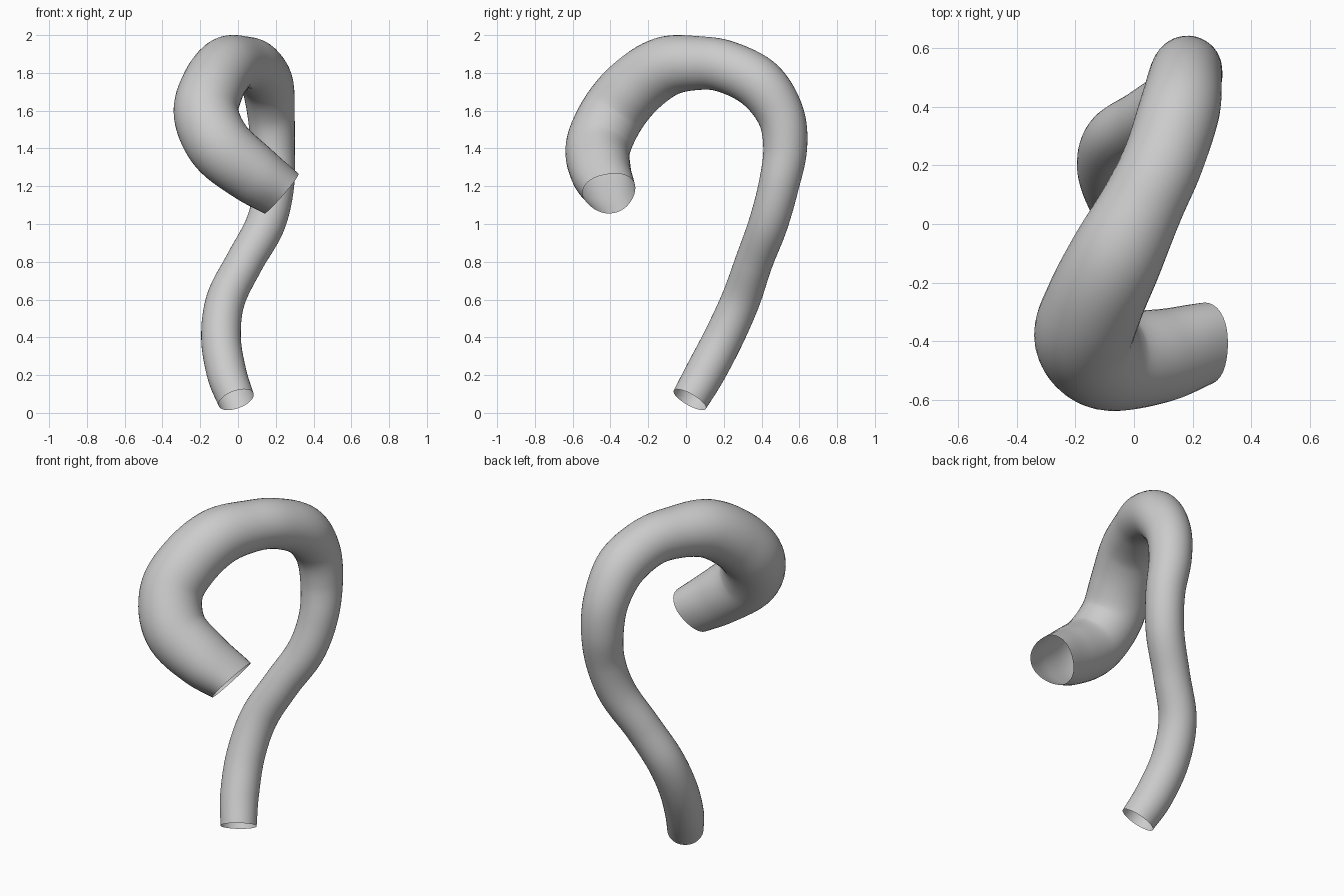
import bpy, bmesh, math
from mathutils import Vector, Matrix

cube = bpy.data.objects.get("Cube")
if cube:
    bpy.data.objects.remove(cube, do_unlink=True)

SIDES, STEPS = 40, 8

# Centre line from the narrow foot to the wide mouth: x, y, z, radius
path = [
    (-0.01, 0.02, 0.07, 0.098), (-0.06, 0.10, 0.21, 0.105),
    (-0.09, 0.20, 0.40, 0.105), (-0.065, 0.29, 0.60, 0.103),
    (0.035, 0.36, 0.80, 0.100), (0.145, 0.435, 1.00, 0.104),
    (0.19, 0.49, 1.20, 0.107), (0.185, 0.525, 1.40, 0.116),
    (0.175, 0.50, 1.58, 0.125), (0.155, 0.39, 1.74, 0.138),
    (0.10, 0.22, 1.83, 0.138), (0.03, 0.07, 1.852, 0.142),
    (-0.06, -0.11, 1.832, 0.160), (-0.135, -0.27, 1.725, 0.168),
    (-0.168, -0.39, 1.58, 0.172), (-0.09, -0.465, 1.41, 0.172),
    (0.08, -0.45, 1.27, 0.160), (0.235, -0.405, 1.165, 0.137),
]


def spline(p, t):
    """Catmull-Rom blend of four 4D points."""
    a, b, c, d = p
    return (b * 2 + (c - a) * t + (a * 2 - b * 5 + c * 4 - d) * t ** 2
            + (b * 3 - a - c * 3 + d) * t ** 3) / 2


# Sample the centre line evenly between control points
pts = [Vector(p) for p in path]
ctrl = [pts[0] * 2 - pts[1]] + pts + [pts[-1] * 2 - pts[-2]]
samples = [spline(ctrl[i:i + 4], s / STEPS)
           for i in range(len(pts) - 1) for s in range(STEPS)] + [pts[-1]]
centres = [s.to_3d() for s in samples]
last = len(centres) - 1

# Sweep a ring along the centre line without twist
bm = bmesh.new()
rings = []
tangent = (centres[1] - centres[0]).normalized()
side = tangent.cross(Vector((0, 1, 0))).normalized()
for i, (c, s) in enumerate(zip(centres, samples)):
    new = (centres[min(i + 1, last)] - centres[max(i - 1, 0)]).normalized()
    side = tangent.rotation_difference(new) @ side
    tangent = new
    up = tangent.cross(side)
    near_mouth = max(0, 1 - (last - i) / (1.5 * STEPS))
    # The mouth is cut obliquely and has a slightly uneven rim
    cut = Vector((0.76, 0.08, -0.65)).normalized()
    ring = []
    for k in range(SIDES):
        a = math.tau * k / SIDES
        r = s[3] * (1 + 0.05 * near_mouth * math.cos(3 * a))
        off = (side * math.cos(a) + up * math.sin(a)) * r
        slide = -off.dot(cut) / tangent.dot(cut)
        ring.append(bm.verts.new(c + off + tangent * slide * near_mouth))
    rings.append(ring)
for low, high in zip(rings, rings[1:]):
    for k in range(SIDES):
        n = (k + 1) % SIDES
        bm.faces.new((low[k], low[n], high[n], high[k]))
bmesh.ops.recalc_face_normals(bm, faces=bm.faces)

mesh = bpy.data.meshes.new("curved_tube")
bm.to_mesh(mesh)
bm.free()
tube = bpy.data.objects.new("curved_tube", mesh)
bpy.context.collection.objects.link(tube)

# Plain grey surface
grey = bpy.data.materials.new("light_grey")
grey.use_nodes = True
colour = (0.6, 0.6, 0.6, 1)
grey.diffuse_color = colour
grey.node_tree.nodes["Principled BSDF"].inputs["Base Color"].default_value = colour
mesh.materials.append(grey)
mesh.polygons.foreach_set("use_smooth", [True] * len(mesh.polygons))
